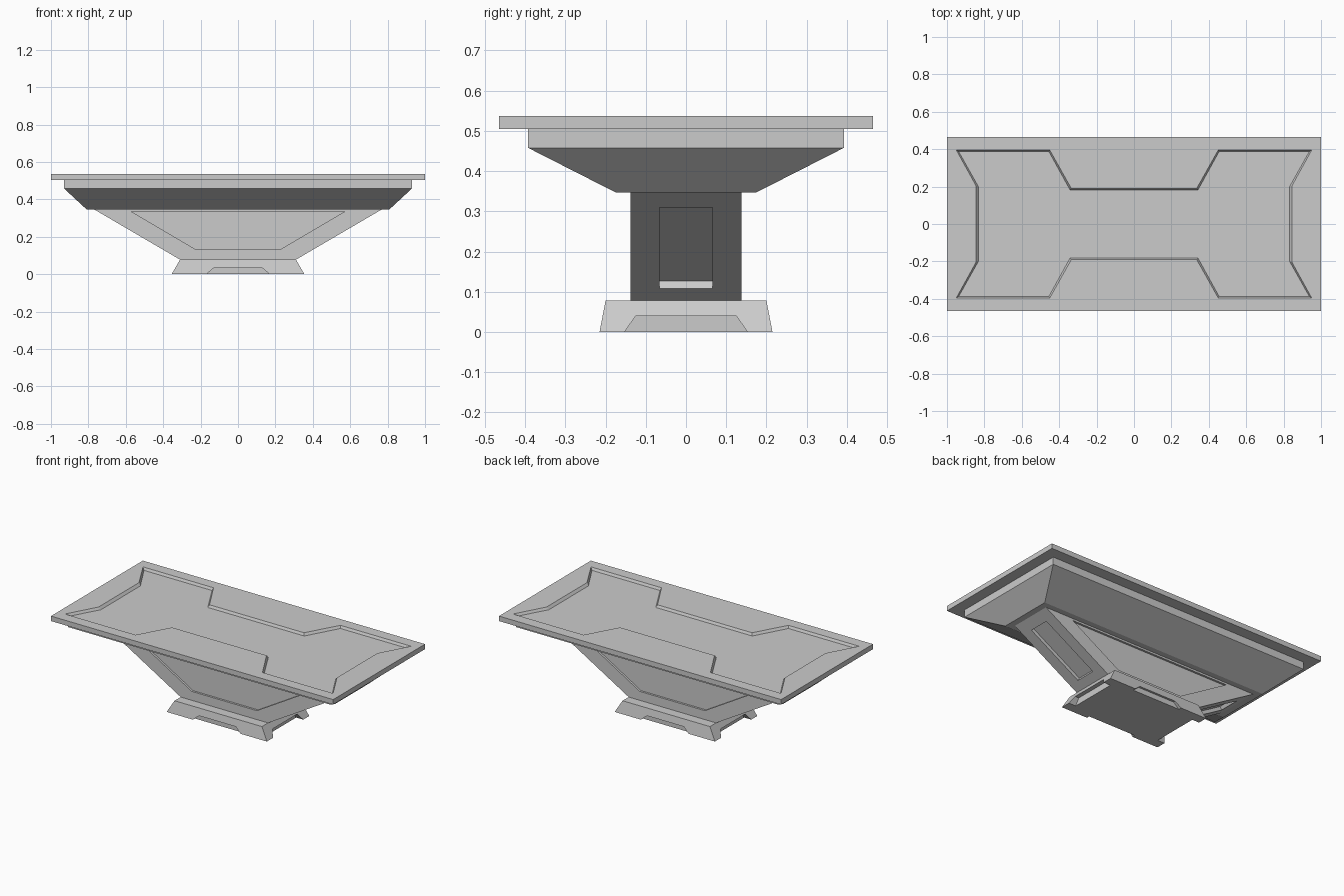
import bpy, bmesh
from mathutils import Matrix

if "Cube" in bpy.data.objects:
    bpy.data.objects.remove(bpy.data.objects["Cube"])


def loft(name, rings):
    """Closed solid skinned through rings of 3D points, capped at both ends."""
    bm = bmesh.new()
    loops = [[bm.verts.new(p) for p in ring] for ring in rings]
    n = len(loops[0])
    for a, b in zip(loops, loops[1:]):
        for i in range(n):
            j = (i + 1) % n
            bm.faces.new((a[i], a[j], b[j], b[i]))
    bm.faces.new(loops[0])
    bm.faces.new(loops[-1])
    bmesh.ops.recalc_face_normals(bm, faces=bm.faces)
    mesh = bpy.data.meshes.new(name)
    bm.to_mesh(mesh)
    bm.free()
    obj = bpy.data.objects.new(name, mesh)
    bpy.context.collection.objects.link(obj)
    return obj


def rect(x, y, z):
    return [(-x, -y, z), (x, -y, z), (x, y, z), (-x, y, z)]


def prism_y(name, profile, y0, y1):
    return loft(name, [[(x, y, z) for x, z in profile] for y in (y0, y1)])


def prism_x(name, profile, x0, x1):
    return loft(name, [[(x, y, z) for y, z in profile] for x in (x0, x1)])


def trapezoid(w0, z0, w1, z1):
    return [(-w0, z0), (w0, z0), (w1, z1), (-w1, z1)]


def cut(obj, cutter):
    cutter.hide_render = True
    cutter.hide_set(True)
    mod = obj.modifiers.new("cut", 'BOOLEAN')
    mod.operation = 'DIFFERENCE'
    mod.solver = 'EXACT'
    mod.object = cutter


def recess_ring(quarter, z):
    """Mirror a quarter outline into a full symmetric ring."""
    half = quarter + [(-x, y) for x, y in reversed(quarter)]
    return [(x, y, z) for x, y in half + [(x, -y) for x, y in reversed(half)]]


# Table top slab with a shallow shaped recess
top = loft("table_top", [rect(1, 0.465, 0.505), rect(1, 0.465, 0.537)])
outer = [(0.845, 0.205), (0.95, 0.395), (0.45, 0.395), (0.335, 0.19)]
inner = [(0.832, 0.2), (0.937, 0.387), (0.455, 0.387), (0.342, 0.182)]
cut(top, loft("top_recess_cutter", [recess_ring(inner, 0.521),
                                    recess_ring(outer, 0.537),
                                    recess_ring(outer, 0.6)]))

# Tapered body below the slab
loft("under_body", [rect(0.81, 0.175, 0.347), rect(0.93, 0.393, 0.458),
                    rect(0.93, 0.393, 0.505)])

# Flared pedestal with sunken panels on all four sides
pedestal = prism_y("pedestal", trapezoid(0.31, 0.078, 0.77, 0.347), -0.138, 0.138)
slope = (0.77 - 0.31) / (0.347 - 0.078)
for s, tag in ((-1, "a"), (1, "b")):
    cut(pedestal, prism_y("pedestal_panel_cutter_" + tag,
                          trapezoid(0.23, 0.135, 0.57, 0.335), s * 0.125, s * 0.2))
    # end panel: slanted box, sunk along the sloping face's normal
    length = (1 + slope ** 2) ** 0.5
    nx, nz = 1 / length, -slope / length
    rings = []
    for d in (-0.022, 0.04):
        ring = []
        for y, z in ((-0.066, 0.108), (0.066, 0.108), (0.066, 0.31), (-0.066, 0.31)):
            x = 0.31 + slope * (z - 0.078)
            ring.append((s * (x + nx * d), y, z + nz * d))
        rings.append(ring)
    cut(pedestal, loft("pedestal_end_cutter_" + tag, rings))

# Foot with notches at floor level
foot = loft("foot", [rect(0.355, 0.215, 0), rect(0.31, 0.2, 0.078)])
for s, tag in ((-1, "a"), (1, "b")):
    # notch profiles keep their slant below the floor for a clean cut
    cut(foot, prism_y("foot_front_notch_" + tag,
                      trapezoid(0.194, -0.02, 0.13, 0.033), s * 0.195, s * 0.3))
    cut(foot, prism_x("foot_end_notch_" + tag,
                      trapezoid(0.167, -0.02, 0.125, 0.04), s * 0.305, s * 0.45))
